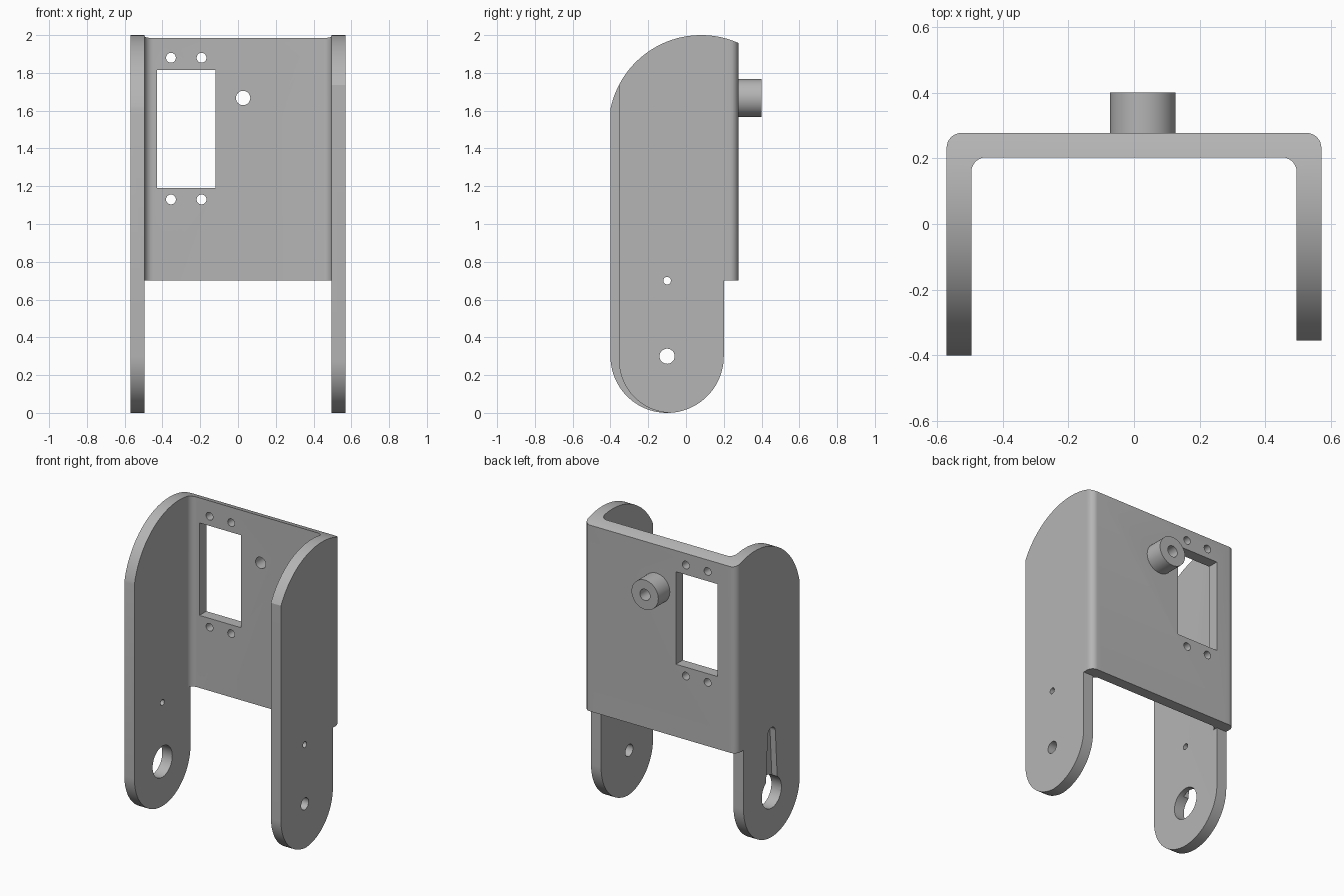
import bpy, bmesh
from math import sin, cos, radians
from mathutils import Vector

cube = bpy.data.objects.get("Cube")
if cube:
    bpy.data.objects.remove(cube, do_unlink=True)

metal = bpy.data.materials.new("mid grey")
metal.use_nodes = True
grey = (0.46, 0.46, 0.46, 1)
metal.diffuse_color = grey
metal.node_tree.nodes["Principled BSDF"].inputs["Base Color"].default_value = grey


def arc(cx, cy, r, start, end, n=16):
    """Points along a circular arc, angles in degrees."""
    angles = [radians(start + (end - start) * i / n) for i in range(n + 1)]
    return [(cx + r * cos(a), cy + r * sin(a)) for a in angles]


def prism(name, points, axis, low, high):
    """Extrude a 2D outline along x (yz outline), y (xz) or z (xy)."""
    place = {"x": lambda u, v, w: (w, u, v),
             "y": lambda u, v, w: (u, w, v),
             "z": lambda u, v, w: (u, v, w)}[axis]
    bm = bmesh.new()
    face = bm.faces.new([bm.verts.new(place(u, v, low)) for u, v in points])
    result = bmesh.ops.extrude_face_region(bm, geom=[face])
    moved = [g for g in result["geom"] if isinstance(g, bmesh.types.BMVert)]
    bmesh.ops.translate(bm, verts=moved, vec=Vector(place(0, 0, high - low)))
    bmesh.ops.recalc_face_normals(bm, faces=bm.faces)
    mesh = bpy.data.meshes.new(name)
    bm.to_mesh(mesh)
    bm.free()
    mesh.materials.append(metal)
    obj = bpy.data.objects.new(name, mesh)
    bpy.context.collection.objects.link(obj)
    return obj


def rect(u0, u1, v0, v1):
    return [(u0, v0), (u1, v0), (u1, v1), (u0, v1)]


def circle(u, v, r):
    return arc(u, v, r, 0, 360, 40)[:-1]


def combine(tool, operation="DIFFERENCE"):
    """Apply a boolean to the bracket and discard the tool."""
    mod = bracket.modifiers.new("shape", "BOOLEAN")
    mod.operation = operation
    mod.solver = "EXACT"
    mod.object = tool
    bpy.ops.object.modifier_apply(modifier=mod.name)
    bpy.data.objects.remove(tool, do_unlink=True)


# Bent sheet: U-shaped plan with rounded bends, one arm shorter
plan = [(-0.57, -0.4), (-0.495, -0.4)]
plan += arc(-0.45, 0.158, 0.045, 180, 90, 8) + arc(0.45, 0.158, 0.045, 90, 0, 8)
plan += [(0.495, -0.355), (0.57, -0.355)]
plan += arc(0.525, 0.232, 0.045, 0, 90, 8) + arc(-0.525, 0.232, 0.045, 90, 180, 8)
bracket = prism("bracket", plan, "z", -0.1, 2.1)
bpy.ops.object.select_all(action="DESELECT")
bpy.context.view_layer.objects.active = bracket
bracket.select_set(True)

# Side outline: rounded foot, step under the back wall, arched top
side = arc(-0.1, 0.3, 0.3, 180, 360, 48) + [(0.2, 0.7), (0.3, 0.7)]
side += arc(0.08, 1.51, 0.49, 63.3, 168.4, 48)
combine(prism("side_outline", side, "x", -0.7, 0.7), "INTERSECT")

# Clear the bend below the back wall, round the foot of the shorter arm
combine(prism("lower_gap", rect(-0.495, 0.495, -0.2, 0.7), "y", -0.6, 0.5))
foot = arc(-0.075, 0.28, 0.28, 180, 270, 24) + [(-0.075, -0.1), (-0.6, -0.1), (-0.6, 0.28)]
combine(prism("foot_trim", foot, "x", 0.4, 0.7))

# Boss on the back wall with its through hole
combine(prism("boss", circle(0.027, 1.667, 0.1), "y", 0.24, 0.4), "UNION")
combine(prism("boss_hole", circle(0.027, 1.667, 0.038), "y", 0.1, 0.5))

# Window and its four screw holes
combine(prism("window", rect(-0.43, -0.118, 1.19, 1.815), "y", 0.1, 0.3))
for x in (-0.355, -0.193):
    for z in (1.13, 1.88):
        combine(prism("screw_hole", circle(x, z, 0.026), "y", 0.1, 0.3))

# Tapered keyhole recess on the outside of the longer arm
recess = [(-0.165, 0.3), (-0.035, 0.3)] + arc(-0.1, 0.7, 0.04, 0, 180)
combine(prism("recess", recess, "x", -0.7, -0.53))

# Pivot holes, and the small hole through both arms
combine(prism("large_pivot_hole", circle(-0.1, 0.3, 0.105), "x", -0.7, -0.4))
combine(prism("small_pivot_hole", circle(-0.1, 0.3, 0.04), "x", 0.4, 0.7))
combine(prism("pin_hole", circle(-0.1, 0.7, 0.02), "x", -0.7, 0.7))

bpy.ops.object.shade_smooth_by_angle(angle=radians(25))
